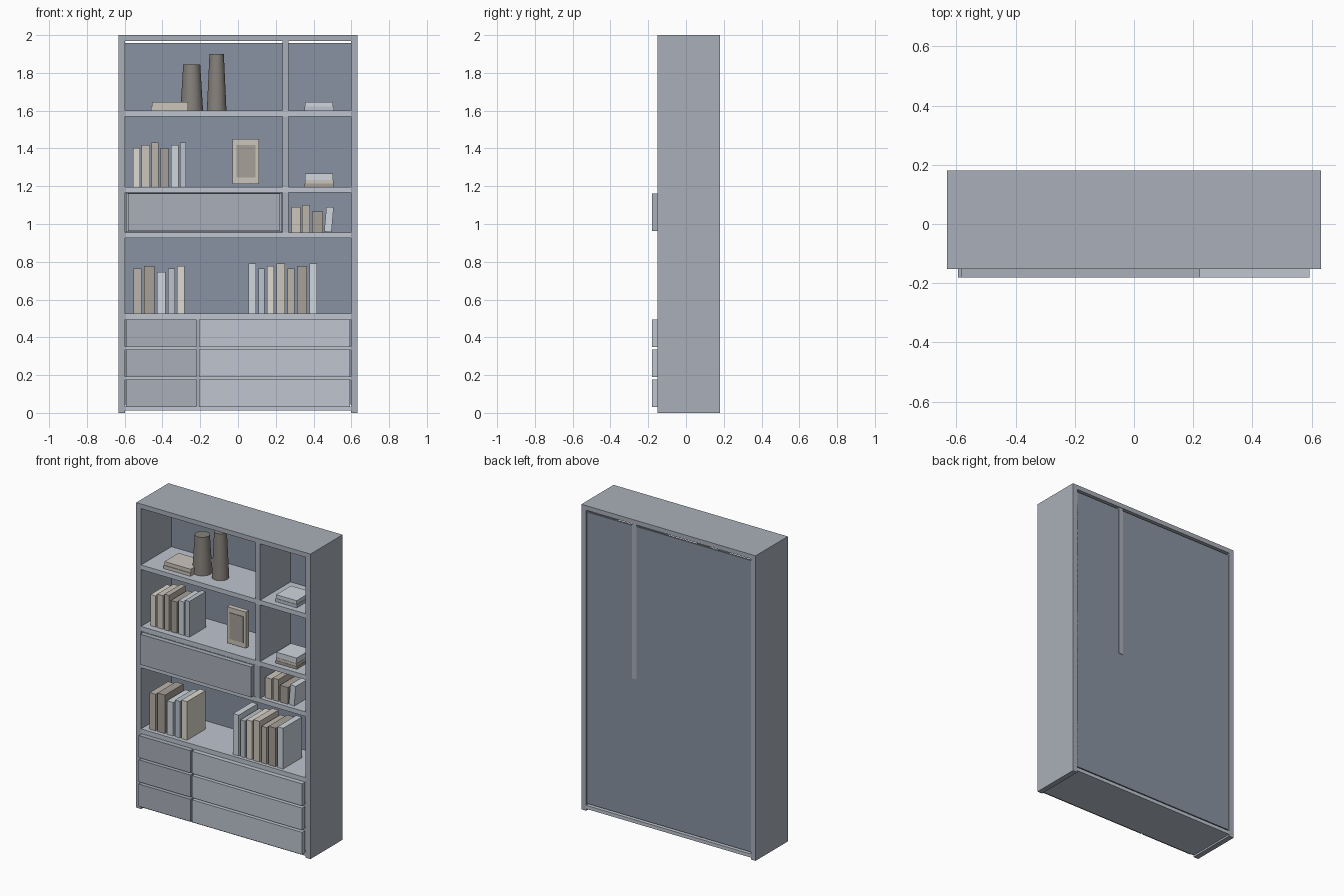
import bpy
import math

if "Cube" in bpy.data.objects:
    bpy.data.objects.remove(bpy.data.objects["Cube"])

PALETTE = {
    "frame": (0.40, 0.43, 0.48), "shelf": (0.52, 0.56, 0.63),
    "back": (0.25, 0.29, 0.36), "cream": (0.74, 0.70, 0.63),
    "sand": (0.60, 0.56, 0.50), "tan": (0.50, 0.46, 0.40),
    "brown": (0.38, 0.35, 0.31), "pale": (0.62, 0.67, 0.73),
    "blue": (0.50, 0.55, 0.62), "vase": (0.24, 0.22, 0.20),
}
MATS = {}
for key, rgb in PALETTE.items():
    MATS[key] = bpy.data.materials.new(key + "_colour")
    MATS[key].diffuse_color = (*rgb, 1)


def box(name, x, y, z, col, tilt=0):
    """Box spanning the given (min, max) ranges."""
    spans = (x, y, z)
    bpy.ops.mesh.primitive_cube_add(
        size=1, location=[(a + b) / 2 for a, b in spans], rotation=(0, tilt, 0))
    ob = bpy.context.object
    ob.name = name
    ob.scale = [b - a for a, b in spans]
    ob.data.materials.append(MATS[col])
    return ob


def book_row(name, base, y, books):
    """Upright books: (left, right, top, colour)."""
    for i, (a, b, top, col) in enumerate(books):
        box(f"{name}_{i + 1}", (a, b), y, (base, top), col)


def vase(name, x, base, top, r1, r2):
    bpy.ops.mesh.primitive_cone_add(vertices=32, radius1=r1, radius2=r2,
                                    depth=top - base,
                                    location=(x, -0.02, (base + top) / 2))
    ob = bpy.context.object
    ob.name = name
    ob.data.materials.append(MATS["vase"])
    bpy.ops.object.shade_smooth_by_angle(angle=math.radians(35))


F, B = -0.152, 0.181        # carcass front and back
IN = 0.597                  # inner half width
REAR = 0.174                # rear of shelves

# carcass
for side, s in (("left", -1), ("right", 1)):
    box(side + "_side", sorted((s * 0.632, s * IN)), (F, B), (0, 2), "frame")
box("top_board", (-IN, IN), (F, B), (1.97, 2), "frame")
box("bottom_board", (-IN, IN), (F, B), (0.012, 0.035), "shelf")
box("back_panel", (-IN, IN), (0.163, 0.175), (0.045, 1.957), "back")
box("upper_divider", (0.235, 0.267), (F, 0.177), (0.955, 1.97), "frame")
for i, top in enumerate((0.525, 0.956, 1.197, 1.60)):
    box(f"shelf_{i + 1}", (-IN, IN), (F, REAR), (top - 0.03, top), "shelf")

# lower drawers, with the divider and rails behind their gaps
box("lower_divider", (-0.225, -0.205), (F, 0.16), (0.035, 0.495), "frame")
for i, z in enumerate((0.183, 0.342)):
    box(f"drawer_rail_{i + 1}", (-IN, IN), (F + 0.002, 0.16), (z - 0.01, z + 0.01), "shelf")
for i, z in enumerate(((0.03, 0.176), (0.19, 0.335), (0.349, 0.494))):
    box(f"left_drawer_{i + 1}", (-0.594, -0.219), (-0.181, -0.15), z, "frame")
    box(f"right_drawer_{i + 1}", (-0.207, 0.592), (-0.181, -0.15), z, "shelf")

# upper drawer
box("upper_drawer_front", (-0.583, 0.222), (-0.181, -0.15), (0.962, 1.161), "frame")
box("upper_drawer_body", (-0.594, 0.232), (-0.15, 0.15), (0.957, 1.165), "frame")

# vases
vase("wide_vase", -0.245, 1.60, 1.845, 0.06, 0.045)
vase("tall_vase", -0.113, 1.60, 1.90, 0.052, 0.038)

# flat book stacks
for i, (z0, z1, c) in enumerate(((1.60, 1.621, "sand"), (1.621, 1.645, "sand"))):
    e = 0.004 * i
    box(f"left_stack_book_{i + 1}", (-0.46 + e, -0.265), (-0.115 + e, 0.04 - e), (z0, z1), c)
for i, (z0, z1, c) in enumerate(((1.60, 1.621, "blue"), (1.621, 1.645, "pale"))):
    e = 0.003 * i
    box(f"top_right_stack_book_{i + 1}", (0.352 + e, 0.507 - e), (-0.115 + e, 0.045 - e), (z0, z1), c)
for i, (z0, z1, c) in enumerate(((1.197, 1.215, "brown"), (1.215, 1.232, "sand"), (1.232, 1.268, "pale"))):
    e = 0.002 * i
    box(f"mid_right_stack_book_{i + 1}", (0.352 + e, 0.507 - e), (-0.115 + e, 0.045 - e), (z0, z1), c)

# picture frame
box("picture_frame", (-0.028, 0.11), (-0.075, -0.042), (1.213, 1.45), "sand")
box("picture_panel", (-0.008, 0.092), (-0.079, -0.07), (1.245, 1.417), "brown")

# upright books
book_row("middle_book", 1.197, (-0.11, 0.06), [
    (-0.557, -0.520, 1.402, "cream"), (-0.510, -0.467, 1.417, "sand"),
    (-0.457, -0.422, 1.431, "tan"), (-0.410, -0.367, 1.402, "brown"),
    (-0.354, -0.314, 1.417, "pale"), (-0.306, -0.275, 1.431, "blue")])
book_row("side_book", 0.956, (-0.125, 0.05), [
    (0.283, 0.330, 1.09, "sand"), (0.340, 0.380, 1.10, "tan"),
    (0.391, 0.449, 1.066, "brown")])
box("leaning_book", (0.462, 0.501), (-0.125, 0.05), (0.958, 1.09), "pale", math.radians(5))
book_row("lower_left_book", 0.525, (-0.125, 0.065), [
    (-0.553, -0.510, 0.765, "tan"), (-0.497, -0.442, 0.778, "brown"),
    (-0.428, -0.383, 0.745, "pale"), (-0.370, -0.333, 0.765, "blue"),
    (-0.322, -0.282, 0.778, "cream")])
book_row("lower_right_book", 0.525, (-0.13, 0.065), [
    (0.055, 0.096, 0.792, "pale"), (0.108, 0.140, 0.765, "blue"),
    (0.153, 0.191, 0.778, "cream"), (0.204, 0.248, 0.792, "sand"),
    (0.261, 0.299, 0.765, "tan"), (0.312, 0.364, 0.778, "brown"),
    (0.378, 0.418, 0.792, "pale")])

for m in bpy.data.materials:
    if m.users and not m.is_grease_pencil:
        m.use_nodes = True
        m.node_tree.nodes["Principled BSDF"].inputs["Base Color"].default_value = m.diffuse_color
